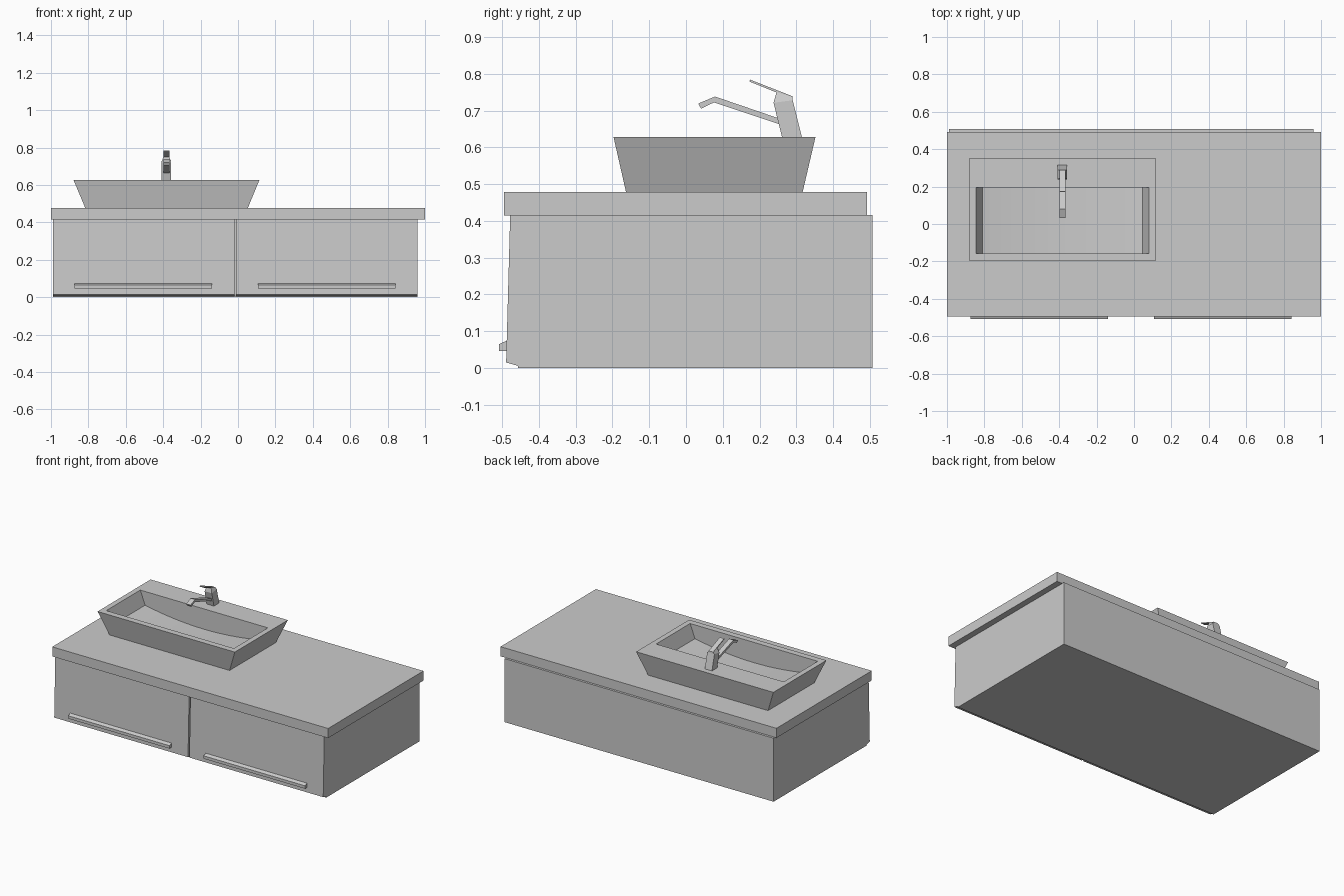
import bpy, bmesh, math

if "Cube" in bpy.data.objects:
    bpy.data.objects.remove(bpy.data.objects["Cube"])


def finish(name, bm):
    bmesh.ops.recalc_face_normals(bm, faces=bm.faces[:])
    me = bpy.data.meshes.new(name)
    bm.to_mesh(me)
    bm.free()
    ob = bpy.data.objects.new(name, me)
    bpy.context.collection.objects.link(ob)
    return ob


def prism(name, profile, x0, x1, taper=None):
    """Extrude a (y, z) profile from x0 to x1; taper scales the width per point."""
    bm = bmesh.new()
    c, h = (x0 + x1) / 2, (x1 - x0) / 2
    k = taper or [1] * len(profile)
    a, b = ([bm.verts.new((c + s * h * t, y, z)) for (y, z), t in zip(profile, k)]
            for s in (-1, 1))
    bm.faces.new(a)
    bm.faces.new(b)
    n = len(profile)
    for i in range(n):
        j = (i + 1) % n
        bm.faces.new((a[i], a[j], b[j], b[i]))
    return finish(name, bm)


def rect(y0, y1, z0, z1):
    return [(y0, z0), (y1, z0), (y1, z1), (y0, z1)]


# Cabinet body and countertop
prism("cabinet_body", rect(-0.457, 0.507, 0.0, 0.416), -0.99, 0.96)
prism("countertop", rect(-0.495, 0.492, 0.415, 0.478), -1, 1)

# Two slightly sloping drawer fronts with bar handles
door = [(-0.457, 0.006), (-0.489, 0.015), (-0.478, 0.415), (-0.457, 0.415)]
bar = [(-0.508, 0.046), (-0.508, 0.065), (-0.486, 0.075), (-0.486, 0.046)]
for side, x0, x1, h0, h1 in (("left", -0.99, -0.02, -0.875, -0.14),
                             ("right", -0.01, 0.96, 0.107, 0.842)):
    prism(side + "_drawer_front", door, x0, x1)
    prism(side + "_handle", bar, h0, h1)


# Vessel basin: flared outside, straight long walls inside, sagging floor
def basin():
    bm = bmesh.new()

    def ring(x0, x1, y0, y1, z):
        return [bm.verts.new(p) for p in
                ((x0, y0, z), (x1, y0, z), (x1, y1, z), (x0, y1, z))]

    low = ring(-0.817, 0.053, -0.163, 0.317, 0.478)
    top = ring(-0.88, 0.115, -0.197, 0.352, 0.628)
    n = 16
    curve = [(-0.845, 0.628)]
    for i in range(n + 1):
        t = i / n
        curve.append((-0.81 + 0.855 * t, 0.538 - 0.043 * 4 * t * (1 - t)))
    curve.append((0.08, 0.628))
    front = [bm.verts.new((x, -0.157, z)) for x, z in curve]
    back = [bm.verts.new((x, 0.195, z)) for x, z in curve]
    rim = [front[0], front[-1], back[-1], back[0]]
    bm.faces.new(low)
    for a, b in ((low, top), (top, rim)):
        for i in range(4):
            j = (i + 1) % 4
            bm.faces.new((a[i], a[j], b[j], b[i]))
    bm.faces.new(front)
    bm.faces.new(back)
    for i in range(len(curve) - 1):
        bm.faces.new((front[i], front[i + 1], back[i + 1], back[i]))
    ob = finish("basin", bm)
    ob.data.shade_smooth()
    ob.data.set_sharp_from_angle(angle=math.radians(15))


basin()

# Faucet: leaning body, tapered head, bent spout and thin lever
prism("faucet_body", [(0.261, 0.628), (0.315, 0.628), (0.29, 0.728), (0.238, 0.721)],
      -0.409, -0.357)
prism("faucet_head", [(0.238, 0.721), (0.29, 0.728), (0.289, 0.737), (0.246, 0.75)],
      -0.409, -0.357, [1, 1, 0.62, 0.62])
prism("faucet_spout", [(0.26, 0.661), (0.076, 0.722), (0.041, 0.705), (0.033, 0.719),
                       (0.079, 0.738), (0.26, 0.676)], -0.399, -0.367)
prism("faucet_lever", [(0.172, 0.779), (0.246, 0.749), (0.289, 0.734), (0.289, 0.739),
                       (0.174, 0.784)], -0.399, -0.367)
